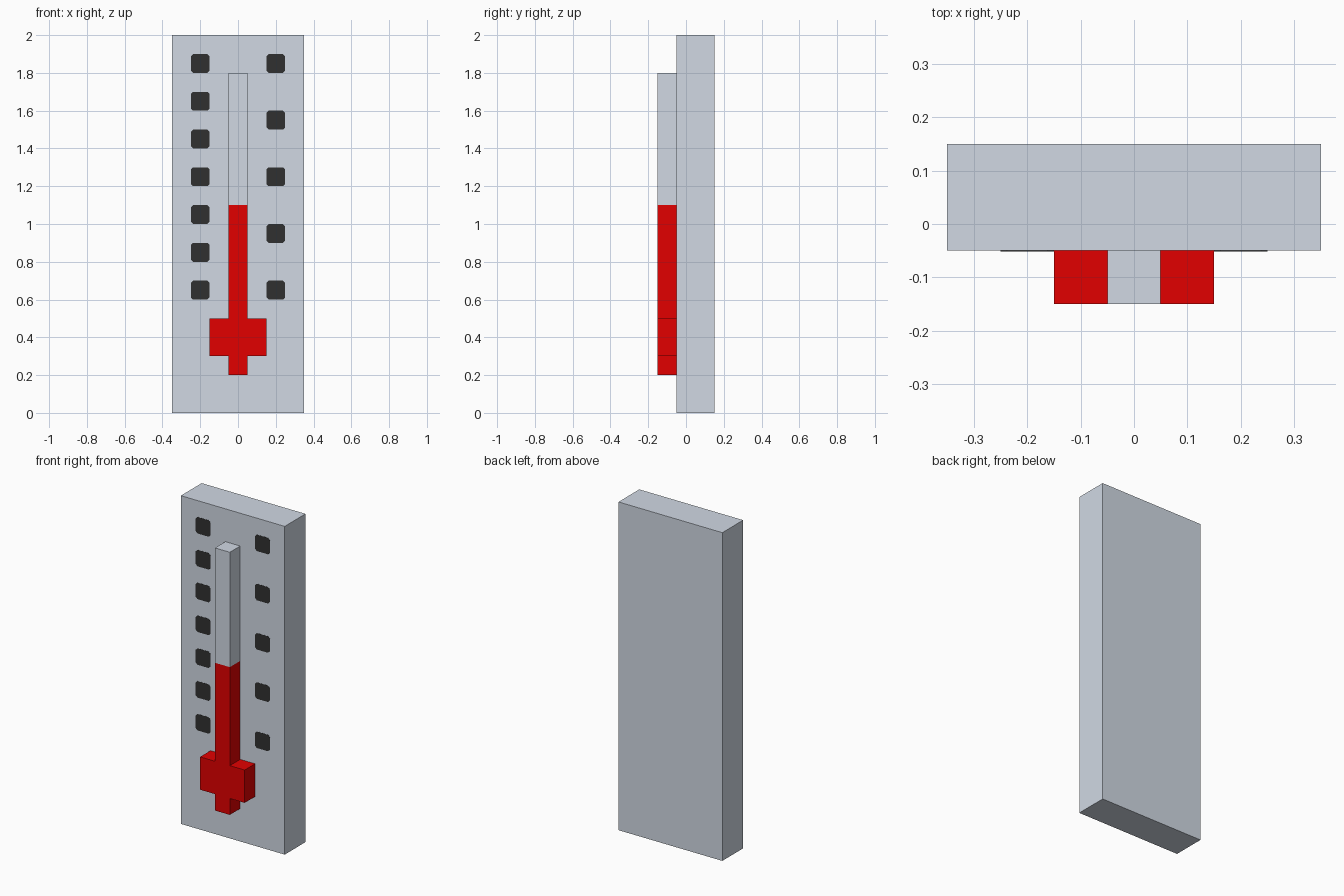
import bpy, bmesh

if "Cube" in bpy.data.objects:
    bpy.data.objects.remove(bpy.data.objects["Cube"])


def material(name, colour):
    m = bpy.data.materials.new(name)
    m.diffuse_color = (*colour, 1)
    m.use_nodes = True
    m.node_tree.nodes["Principled BSDF"].inputs["Base Color"].default_value = m.diffuse_color
    return m


GREY = material("pale grey", (0.638, 0.694, 0.776))
RED = material("red", (0.76, 0.0, 0.0))
DARK = material("dark grey", (0.03, 0.03, 0.03))


def extrude_profile(name, outline, y_front, y_back, mat):
    """Extrude a closed (x, z) outline from y_front to y_back."""
    bm = bmesh.new()
    face = bm.faces.new([bm.verts.new((x, y_front, z)) for x, z in outline])
    out = bmesh.ops.extrude_face_region(bm, geom=[face])
    verts = [g for g in out["geom"] if isinstance(g, bmesh.types.BMVert)]
    bmesh.ops.translate(bm, verts=verts, vec=(0, y_back - y_front, 0))
    bmesh.ops.recalc_face_normals(bm, faces=bm.faces)
    mesh = bpy.data.meshes.new(name)
    bm.to_mesh(mesh)
    bm.free()
    mesh.materials.append(mat)
    obj = bpy.data.objects.new(name, mesh)
    bpy.context.collection.objects.link(obj)
    return obj


def rect(x0, x1, z0, z1):
    return [(x0, z0), (x1, z0), (x1, z1), (x0, z1)]


def clipped_square(cx, cz, r=0.05, c=0.012):
    i = r - c
    pts = [(-i, -r), (i, -r), (r, -i), (r, i), (i, r), (-i, r), (-r, i), (-r, -i)]
    return [(cx + x, cz + z) for x, z in pts]


# Backing board
extrude_profile("backing_board", rect(-0.35, 0.35, 0, 2), -0.05, 0.15, GREY)

# Empty upper tube
extrude_profile("empty_tube", rect(-0.05, 0.05, 1.1, 1.8), -0.15, -0.05, GREY)

# Red fluid column with its cross-shaped bulb, mirrored outline
half = [(0.05, 0.2), (0.05, 0.3), (0.15, 0.3), (0.15, 0.5), (0.05, 0.5), (0.05, 1.1)]
cross = half + [(-x, z) for x, z in reversed(half)]
extrude_profile("fluid_and_bulb", cross, -0.15, -0.05, RED)

# Painted scale marks: seven on the left, five on the right
for side, x, count, step in (("left", -0.2, 7, 0.2), ("right", 0.2, 5, 0.3)):
    for n in range(count):
        extrude_profile(f"{side}_scale_mark_{n + 1}",
                        clipped_square(x, 0.65 + n * step), -0.051, -0.05, DARK)
